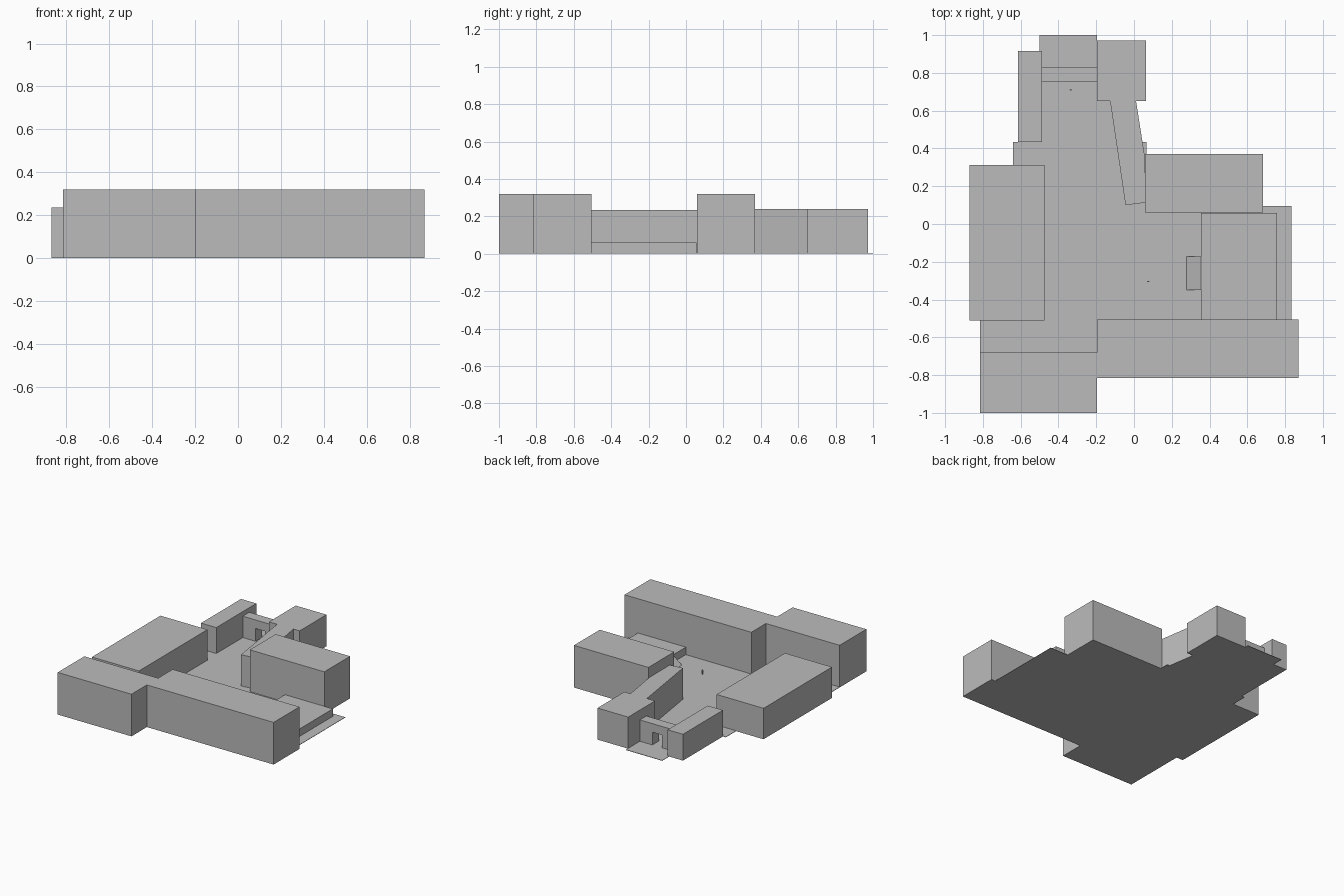
import bpy, bmesh
from mathutils import Vector, Matrix

if "Cube" in bpy.data.objects:
    bpy.data.objects.remove(bpy.data.objects["Cube"])

grey = bpy.data.materials.new("massing grey")
grey.diffuse_color = (0.5, 0.5, 0.5, 1)
grey.use_nodes = True
grey.node_tree.nodes["Principled BSDF"].inputs["Base Color"].default_value = grey.diffuse_color


def finish(name, bm):
    bmesh.ops.recalc_face_normals(bm, faces=bm.faces)
    mesh = bpy.data.meshes.new(name)
    bm.to_mesh(mesh)
    bm.free()
    mesh.materials.append(grey)
    obj = bpy.data.objects.new(name, mesh)
    bpy.context.collection.objects.link(obj)
    return obj


def prism(name, points, direction):
    """Extrude a flat outline of 3D points along a direction."""
    bm = bmesh.new()
    face = bm.faces.new([bm.verts.new(p) for p in points])
    out = bmesh.ops.extrude_face_region(bm, geom=[face], use_keep_orig=True)
    moved = [v for v in out["geom"] if isinstance(v, bmesh.types.BMVert)]
    bmesh.ops.translate(bm, verts=moved, vec=Vector(direction))
    return finish(name, bm)


def plan(name, outline, height):
    """Footprint in x, y raised from the ground."""
    return prism(name, [(x, y, 0) for x, y in outline], (0, 0, height))


def elevation(name, outline, y0, y1):
    """Profile in x, z run along y."""
    return prism(name, [(x, y0, z) for x, z in outline], (0, y1 - y0, 0))


def block(name, x0, x1, y0, y1, height):
    return plan(name, [(x0, y0), (x1, y0), (x1, y1), (x0, y1)], height)


# Thin courtyard slab
plan("courtyard_slab", [
    (-0.815, -0.70), (0.835, -0.70), (0.835, 0.095), (0.065, 0.095),
    (0.065, 0.435), (0.04, 0.435), (0.008, 0.655), (-0.195, 0.655),
    (-0.195, 1.0), (-0.5, 1.0), (-0.5, 0.435), (-0.64, 0.435),
    (-0.64, 0.30), (-0.815, 0.30)], 0.003)

# Rectangular buildings around the yard
block("front_left_building", -0.815, -0.195, -1.0, -0.68, 0.32)
block("front_building", -0.195, 0.87, -0.815, -0.505, 0.32)
block("left_building", -0.87, -0.475, -0.51, 0.312, 0.235)
block("gatehouse_left", -0.615, -0.487, 0.435, 0.915, 0.2)
block("back_building", -0.195, 0.063, 0.65, 0.972, 0.24)
block("right_building", 0.057, 0.683, 0.06, 0.37, 0.32)
block("low_terrace", 0.355, 0.757, -0.505, 0.057, 0.06)

# Slanted wing joining the back building to the right one
plan("slanted_wing", [(-0.045, 0.10), (0.06, 0.113), (0.055, 0.37),
                      (0.01, 0.655), (-0.127, 0.655)], 0.24)

# Ramp up to the terrace
elevation("terrace_ramp", [(0.275, 0), (0.355, 0), (0.355, 0.06)], -0.35, -0.172)

# Gate wall with a central passage
elevation("gate_wall", [(-0.487, 0), (-0.38, 0), (-0.38, 0.1), (-0.30, 0.1),
                        (-0.30, 0), (-0.195, 0), (-0.195, 0.165),
                        (-0.487, 0.165)], 0.753, 0.832)


def figure(name, x, y):
    """Tiny scale figure: two legs, torso, two arms and a head."""
    bm = bmesh.new()
    parts = [(0, 0.029, 0.007, 0.004, 0.016)]
    for s in (-1, 1):
        parts += [(s * 0.002, 0.012, 0.003, 0.003, 0.02),
                  (s * 0.005, 0.028, 0.002, 0.003, 0.017)]
    for dx, z, w, d, h in parts:
        bmesh.ops.create_cube(bm, size=1, matrix=Matrix.Translation((x + dx, y, z))
                              @ Matrix.Diagonal((w, d, h, 1)))
    bmesh.ops.create_icosphere(bm, subdivisions=1, radius=0.0035,
                               matrix=Matrix.Translation((x, y, 0.0405)))
    return finish(name, bm)


figure("yard_figure", 0.075, -0.305)
figure("gate_figure", -0.335, 0.71)
